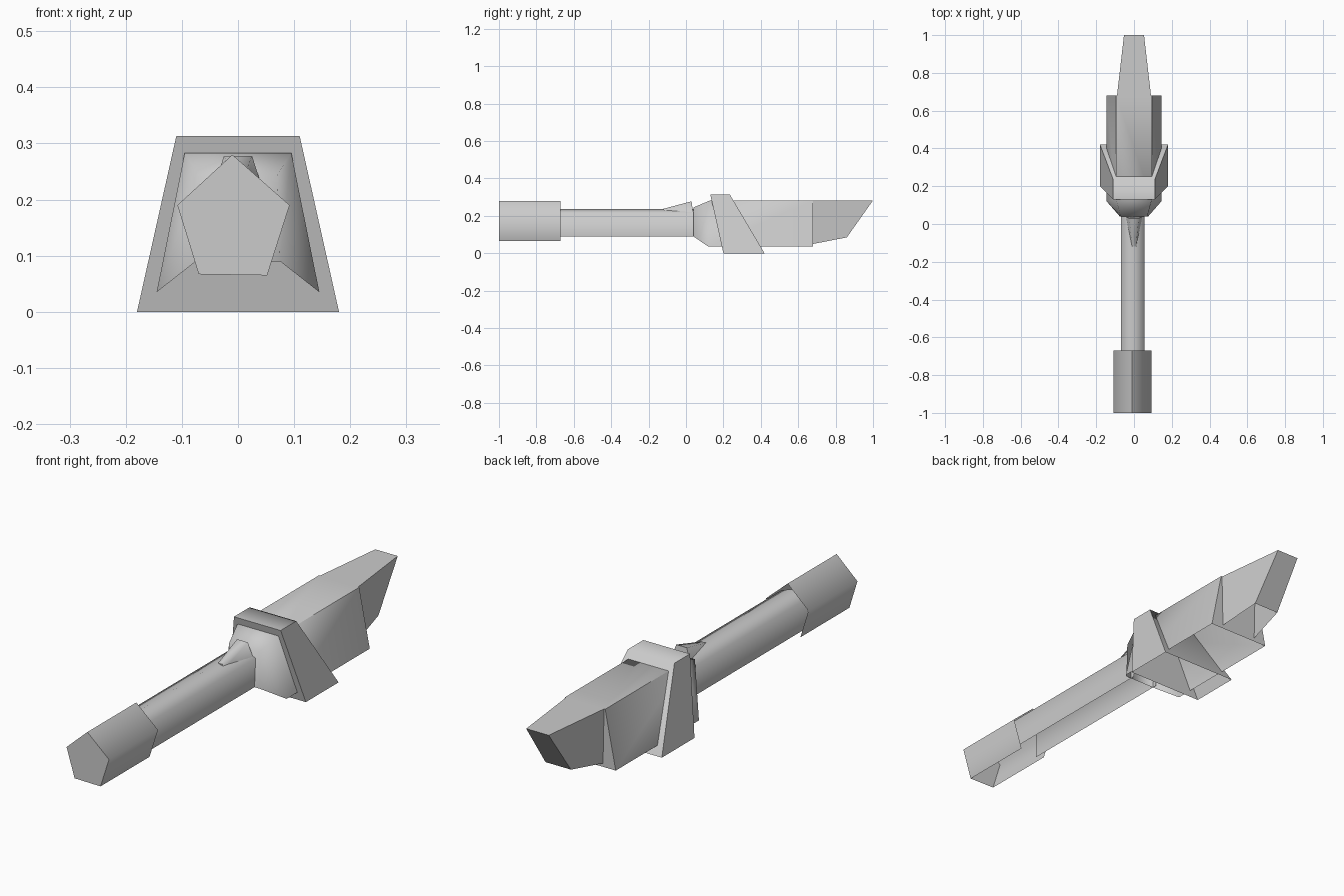
import bpy, math

if "Cube" in bpy.data.objects:
    bpy.data.objects.remove(bpy.data.objects["Cube"])


def loft(name, sections, front=True, back=True):
    """Skin open-bottomed cross-sections (lists of xyz points), with optional end caps."""
    n = len(sections[0])
    verts = [p for s in sections for p in s]
    faces = []
    for k in range(len(sections) - 1):
        for i in range(n - 1):
            a = k * n + i
            faces.append((a, a + 1, a + 1 + n, a + n))
    if front:
        faces.append(tuple(reversed(range(n))))
    if back:
        last = (len(sections) - 1) * n
        faces.append(tuple(range(last, last + n)))
    me = bpy.data.meshes.new(name)
    me.from_pydata(verts, [], faces)
    me.update()
    ob = bpy.data.objects.new(name, me)
    bpy.context.collection.objects.link(ob)
    bpy.ops.object.select_all(action='DESELECT')
    ob.select_set(True)
    bpy.context.view_layer.objects.active = ob
    bpy.ops.object.shade_smooth_by_angle(angle=math.radians(75))
    return ob


def extrude(profile, y0, y1):
    """The same xz profile at two stations along y."""
    return [[(x, y, z) for x, z in profile] for y in (y0, y1)]


def trapezoid(xb, yb, zb, xt, yt, zt):
    """Symmetric section: bottom and top half-widths, each with its y and z."""
    return [(xb, yb, zb), (xt, yt, zt), (-xt, yt, zt), (-xb, yb, zb)]


# Muzzle: pentagonal sleeve, closed in front, open underneath and behind
muzzle = [(0.052, 0.065), (0.092, 0.19), (-0.01, 0.28), (-0.108, 0.19), (-0.07, 0.067)]
loft("muzzle", extrude(muzzle, -1.0, -0.67), back=False)

# Barrel: slim tube with a shallow ridge
barrel = [(0.05, 0.09), (0.055, 0.215), (-0.01, 0.238), (-0.07, 0.215), (-0.07, 0.09)]
loft("barrel", extrude(barrel, -0.72, 0.06), front=False, back=False)

# Sight: wedge widening towards the body
loft("sight", [trapezoid(0.015, -0.12, 0.215, 0.01, -0.12, 0.238),
               trapezoid(0.05, 0.04, 0.2, 0.025, 0.03, 0.278)])

# Body: tapered nose and straight trapezoid housing
loft("body", [trapezoid(0.075, 0.04, 0.09, 0.07, 0.04, 0.245),
              trapezoid(0.145, 0.12, 0.035, 0.095, 0.13, 0.283),
              trapezoid(0.145, 0.68, 0.035, 0.095, 0.68, 0.283)])

# Band: raked collar around the body
loft("band", [trapezoid(0.18, 0.2, 0.0, 0.11, 0.13, 0.313),
              trapezoid(0.18, 0.42, 0.0, 0.11, 0.235, 0.313)])

# Stock: tapered tail with a raked end
loft("stock", [trapezoid(0.085, 0.68, 0.05, 0.09, 0.68, 0.283),
               trapezoid(0.06, 0.86, 0.085, 0.053, 1.0, 0.283)], front=False)
